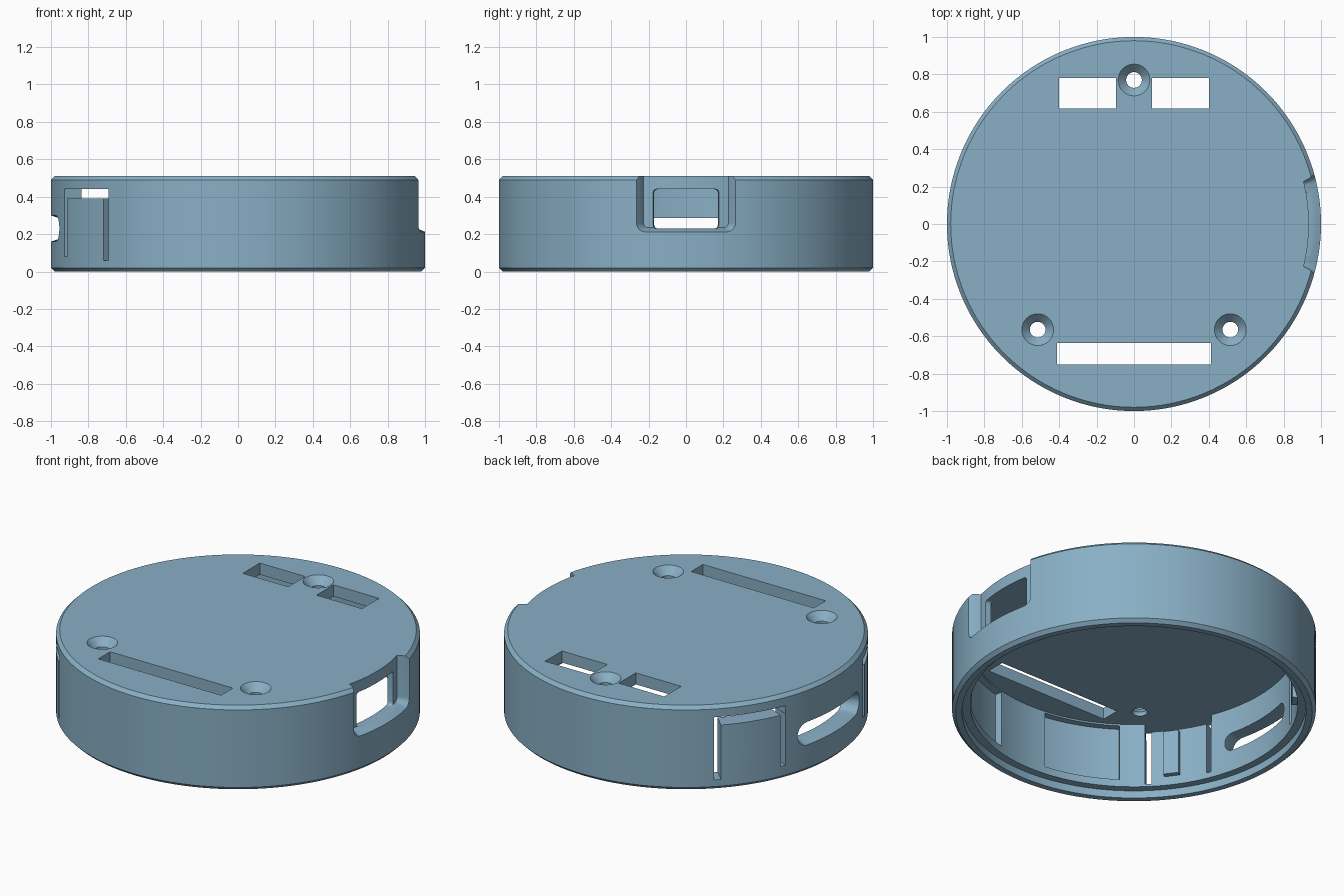
import bpy, bmesh, math
from math import sin, cos, pi, radians

if "Cube" in bpy.data.objects:
    bpy.data.objects.remove(bpy.data.objects["Cube"])

SEG = 128
TOP, CEIL = 0.51, 0.44
R_IN, R_LIP = 0.90, 0.945

paint = bpy.data.materials.new("steel_blue")
paint.diffuse_color = (0.25, 0.43, 0.56, 1)
paint.use_nodes = True
paint.node_tree.nodes["Principled BSDF"].inputs["Base Color"].default_value = paint.diffuse_color


def finish(name, bm):
    bmesh.ops.recalc_face_normals(bm, faces=bm.faces)
    me = bpy.data.meshes.new(name)
    bm.to_mesh(me)
    bm.free()
    me.materials.append(paint)
    ob = bpy.data.objects.new(name, me)
    bpy.context.collection.objects.link(ob)
    return ob


def revolve(name, profile, x=0, y=0, seg=SEG):
    """Spin a (radius, z) profile whose ends lie on the axis."""
    bm = bmesh.new()
    rings = []
    for r, z in profile:
        n = 1 if r == 0 else seg
        rings.append([bm.verts.new((x + r * cos(2 * pi * i / seg),
                                    y + r * sin(2 * pi * i / seg), z)) for i in range(n)])
    for a, b in zip(rings, rings[1:]):
        for i in range(seg):
            j = (i + 1) % seg
            quad = [a[i % len(a)], a[j % len(a)], b[j % len(b)], b[i % len(b)]]
            bm.faces.new(list(dict.fromkeys(quad)))
    return finish(name, bm)


def wrapped(name, angle, half, z0, z1, layers, r=0.0, mid=10):
    """Rounded panel bent round the z axis; layers are (radius, outline growth)."""
    mid_a = radians(angle)
    bm = bmesh.new()
    grid = []
    for radius, grow in layers:
        h, lo, hi, c = half + grow, z0 - grow, z1 + grow, max(r + grow, 0) if r else 0
        cols = []
        if c:
            cols = [(-h + c - c * cos(t), c - c * sin(t))
                    for t in [pi / 2 * k / 6 for k in range(6)]]
        inner = h - c
        cols += [(-inner + 2 * inner * k / mid, 0) for k in range(mid + 1)]
        if c:
            cols += [(-u, d) for u, d in reversed(cols[:6])]
        row = []
        for u, d in cols:
            x, y = radius * cos(mid_a + u), radius * sin(mid_a + u)
            row.append((bm.verts.new((x, y, lo + d)), bm.verts.new((x, y, hi - d))))
        grid.append(row)
    n = len(grid[0])
    for row in (grid[0], grid[-1]):
        for i in range(n - 1):
            bm.faces.new((row[i][0], row[i + 1][0], row[i + 1][1], row[i][1]))
    for a, b in zip(grid, grid[1:]):
        for k in (0, 1):
            for i in range(n - 1):
                bm.faces.new((a[i][k], a[i + 1][k], b[i + 1][k], b[i][k]))
        for i in (0, n - 1):
            bm.faces.new((a[i][0], a[i][1], b[i][1], b[i][0]))
    return finish(name, bm)


def box(name, x0, x1, y0, y1, z0, z1):
    bm = bmesh.new()
    bmesh.ops.create_cube(bm, size=1)
    for v in bm.verts:
        v.co = ((x0 + x1) / 2 + v.co.x * (x1 - x0),
                (y0 + y1) / 2 + v.co.y * (y1 - y0),
                (z0 + z1) / 2 + v.co.z * (z1 - z0))
    return finish(name, bm)


# Hollow cap: chamfered outside, open underside with a stepped lip
cap = revolve("round_cap", [
    (0, TOP), (0.98, TOP), (1, TOP - 0.02), (1, 0.02), (0.98, 0), (R_LIP, 0),
    (R_LIP, 0.045), (R_IN, 0.045), (R_IN, CEIL), (0, CEIL)])

THROUGH = [(0.8, 0), (1.1, 0)]
cuts = []

# Scooped recess and window on the right side
cuts.append(wrapped("recess_cut", 0, 0.255, 0.225, 0.7,
                    [(0.935, -0.01), (0.97, 0), (1.0, 0.013), (1.05, 0.03)], r=0.035))
cuts.append(wrapped("window_cut", 0, 0.19, 0.23, 0.44, THROUGH, r=0.02))

# Flared oval opening on the left side
cuts.append(wrapped("oval_cut", 180, 0.285, 0.175, 0.285,
                    [(0.8, 0), (0.955, 0), (1.0, 0.015), (1.05, 0.03)], r=0.054))

# Flexible push tabs: a slot above and a slit at each side
for s in (-1, 1):
    at = lambda a: 180 + s * a
    cuts.append(wrapped("tab_slot_cut", at(34), radians(12.2), 0.39, 0.44, THROUGH))
    cuts.append(wrapped("tab_inner_slit_cut", at(22.8), radians(0.9), 0.08, 0.40, THROUGH, mid=1))
    cuts.append(wrapped("tab_outer_slit_cut", at(45), radians(1.1), 0.06, 0.40, THROUGH, mid=1))

# Shallow pockets on the inner wall
for a in (249, 298):
    cuts.append(wrapped("pocket_cut", a, radians(14), 0.09, 0.43, [(0.85, 0), (0.94, 0)]))

# Rectangular openings in the top plate
cuts.append(box("front_slot_cut", -0.412, 0.412, -0.75, -0.637, 0.40, 0.6))
for s in (-1, 1):
    xs = sorted((s * 0.095, s * 0.40))
    cuts.append(box("back_slot_cut", *xs, 0.617, 0.78, 0.40, 0.6))

# Countersunk screw holes
for x, y in ((0, 0.77), (-0.515, -0.565), (0.515, -0.565)):
    cuts.append(revolve("screw_cut", [(0, 0.40), (0.042, 0.40), (0.042, 0.465),
                                      (0.085, TOP), (0.085, 0.6), (0, 0.6)], x, y, 32))

bpy.context.view_layer.objects.active = cap
for c in cuts:
    m = cap.modifiers.new("cut", 'BOOLEAN')
    m.operation, m.solver, m.object = 'DIFFERENCE', 'EXACT', c
    bpy.ops.object.modifier_apply(modifier=m.name)
    bpy.data.objects.remove(c)

bpy.ops.object.select_all(action='DESELECT')
cap.select_set(True)
bpy.ops.object.shade_smooth_by_angle(angle=radians(25))

# Plungers behind the push tabs
for s in (-1, 1):
    wrapped("tab_plunger", 180 + s * 36.5, radians(2.8), 0.10, 0.37,
            [(0.87, 0), (0.92, 0)], mid=2)
